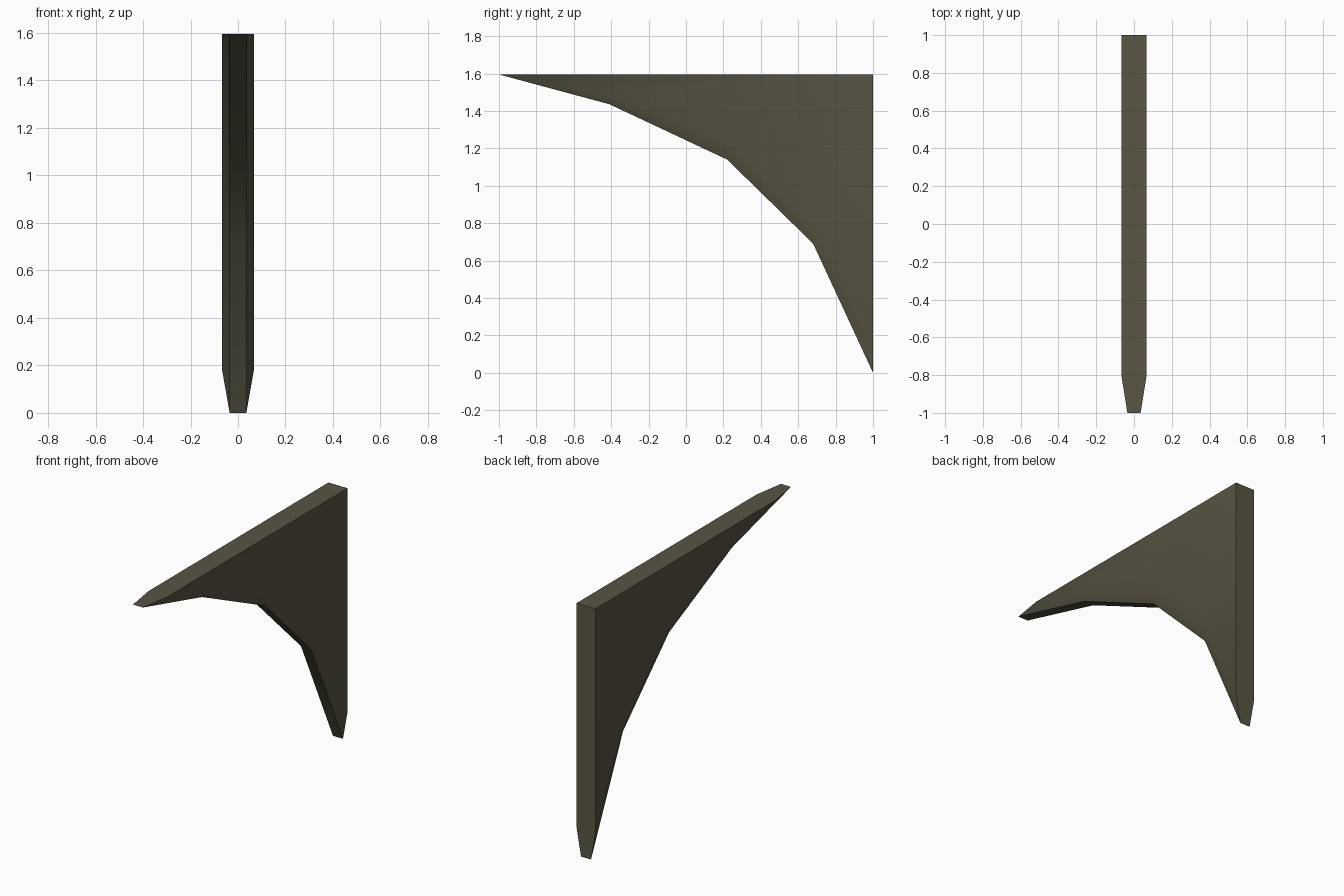
import bpy, bmesh

if "Cube" in bpy.data.objects:
    bpy.data.objects.remove(bpy.data.objects["Cube"])

TOP = 1.595
HALF, EDGE = 0.067, 0.035          # half thickness of the plate and of its narrow underside

# Side profile (y, z): stepped arc, and the line where its chamfer meets the flat side
arc = [(-1, TOP), (-0.41, 1.436), (0.22, 1.14), (0.68, 0.69), (1, 0)]
inset = [(-0.8, TOP), (-0.39, 1.496), (0.257, 1.193), (0.733, 0.728), (1, 0.18)]
corner = (1, TOP)

bm = bmesh.new()


def rail(points, x):
    return [bm.verts.new((x, y, z)) for y, z in points]


sides = []
for s in (-1, 1):
    sides.append((rail(arc, s * EDGE), rail(inset, s * HALF),
                  bm.verts.new((s * HALF, *corner))))

# Flat sides and chamfers
for a, i, c in sides:
    bm.faces.new(i + [c])
    for k in range(len(arc) - 1):
        bm.faces.new((a[k], a[k + 1], i[k + 1], i[k]))

# Underside, top and back
(la, li, lc), (ra, ri, rc) = sides
for k in range(len(arc) - 1):
    bm.faces.new((la[k], la[k + 1], ra[k + 1], ra[k]))
for k in (0, -1):
    bm.faces.new((la[k], li[k], lc, rc, ri[k], ra[k]))
bmesh.ops.recalc_face_normals(bm, faces=bm.faces)

mesh = bpy.data.meshes.new("bracket")
bm.to_mesh(mesh)
bm.free()
bracket = bpy.data.objects.new("arched_bracket", mesh)
bpy.context.collection.objects.link(bracket)

mat = bpy.data.materials.new("dark olive")
mat.diffuse_color = (0.1, 0.09, 0.057, 1)
mat.use_nodes = True
mat.node_tree.nodes["Principled BSDF"].inputs["Base Color"].default_value = mat.diffuse_color
mesh.materials.append(mat)

# Soft shading across the shallow chamfer, sharp elsewhere
bpy.context.view_layer.objects.active = bracket
bracket.select_set(True)
bpy.ops.object.shade_smooth_by_angle(angle=0.6)
